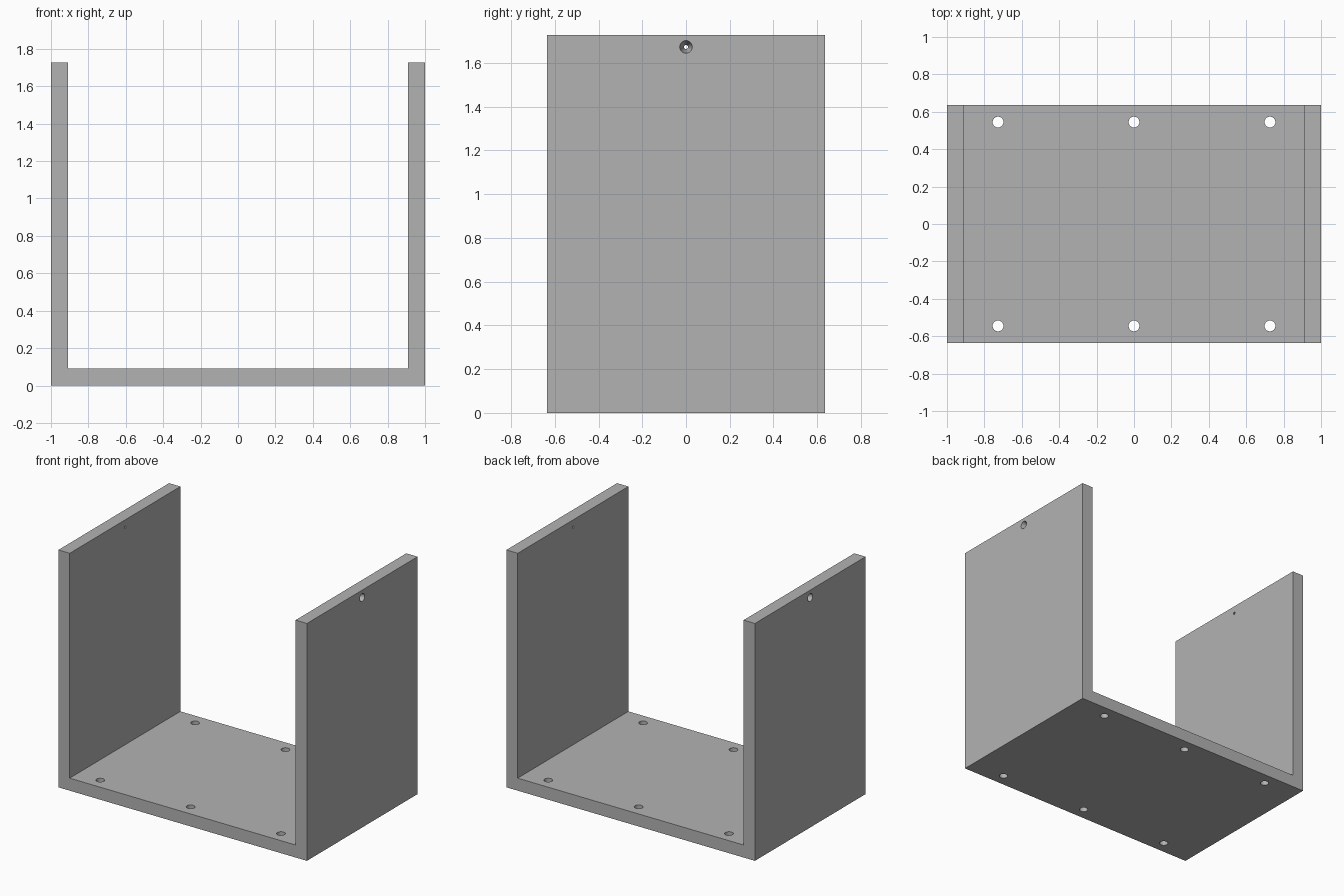
import bpy
import bmesh
from math import pi

cube = bpy.data.objects.get("Cube")
if cube:
    bpy.data.objects.remove(cube, do_unlink=True)

WALL = 0.091      # sheet thickness
DEPTH = 0.636     # half depth
HEIGHT = 1.727
INNER = 1 - WALL

grey = bpy.data.materials.new("light grey")
grey.use_nodes = True
colour = (0.45, 0.45, 0.45, 1)
grey.diffuse_color = colour
grey.node_tree.nodes["Principled BSDF"].inputs["Base Color"].default_value = colour


# U-shaped bracket extruded from its front profile
half = [(1, 0), (1, HEIGHT), (INNER, HEIGHT), (INNER, WALL)]
profile = half + [(-x, z) for x, z in reversed(half)]
bm = bmesh.new()
face = bm.faces.new([bm.verts.new((x, -DEPTH, z)) for x, z in profile])
ext = bmesh.ops.extrude_face_region(bm, geom=[face])
moved = [v for v in ext["geom"] if isinstance(v, bmesh.types.BMVert)]
bmesh.ops.translate(bm, vec=(0, 2 * DEPTH, 0), verts=moved)
bmesh.ops.recalc_face_normals(bm, faces=bm.faces)
mesh = bpy.data.meshes.new("u_bracket")
bm.to_mesh(mesh)
bm.free()
mesh.materials.append(grey)
bracket = bpy.data.objects.new("u_bracket", mesh)
bpy.context.collection.objects.link(bracket)


def drill(name, r1, r2, length, location, rotation=(0, 0, 0)):
    """Cut one round or tapered hole through the bracket."""
    bpy.ops.mesh.primitive_cone_add(vertices=32, radius1=r1, radius2=r2,
                                    depth=length, location=location,
                                    rotation=rotation)
    cutter = bpy.context.object
    cutter.name = name
    cutter.hide_render = True
    cutter.data.materials.append(grey)
    mod = bracket.modifiers.new(name, "BOOLEAN")
    mod.operation = "DIFFERENCE"
    mod.solver = "EXACT"
    mod.object = cutter
    bpy.ops.object.select_all(action="DESELECT")
    bracket.select_set(True)
    bpy.context.view_layer.objects.active = bracket
    bpy.ops.object.modifier_apply(modifier=mod.name)
    bpy.data.objects.remove(cutter, do_unlink=True)


# Six mounting holes in the base
for x in (-0.727, 0, 0.727):
    for y in (-0.545, 0.545):
        drill("base_hole", 0.029, 0.029, 3 * WALL, (x, y, WALL / 2))

# Tapered screw hole near the top of each wall, wide end outside
for side in (-1, 1):
    drill("screw_hole", 0.007, 0.031, WALL + 0.02,
          (side * (1 - WALL / 2), 0, 1.673), (0, side * pi / 2, 0))

bpy.ops.object.shade_smooth_by_angle(angle=pi / 6)
